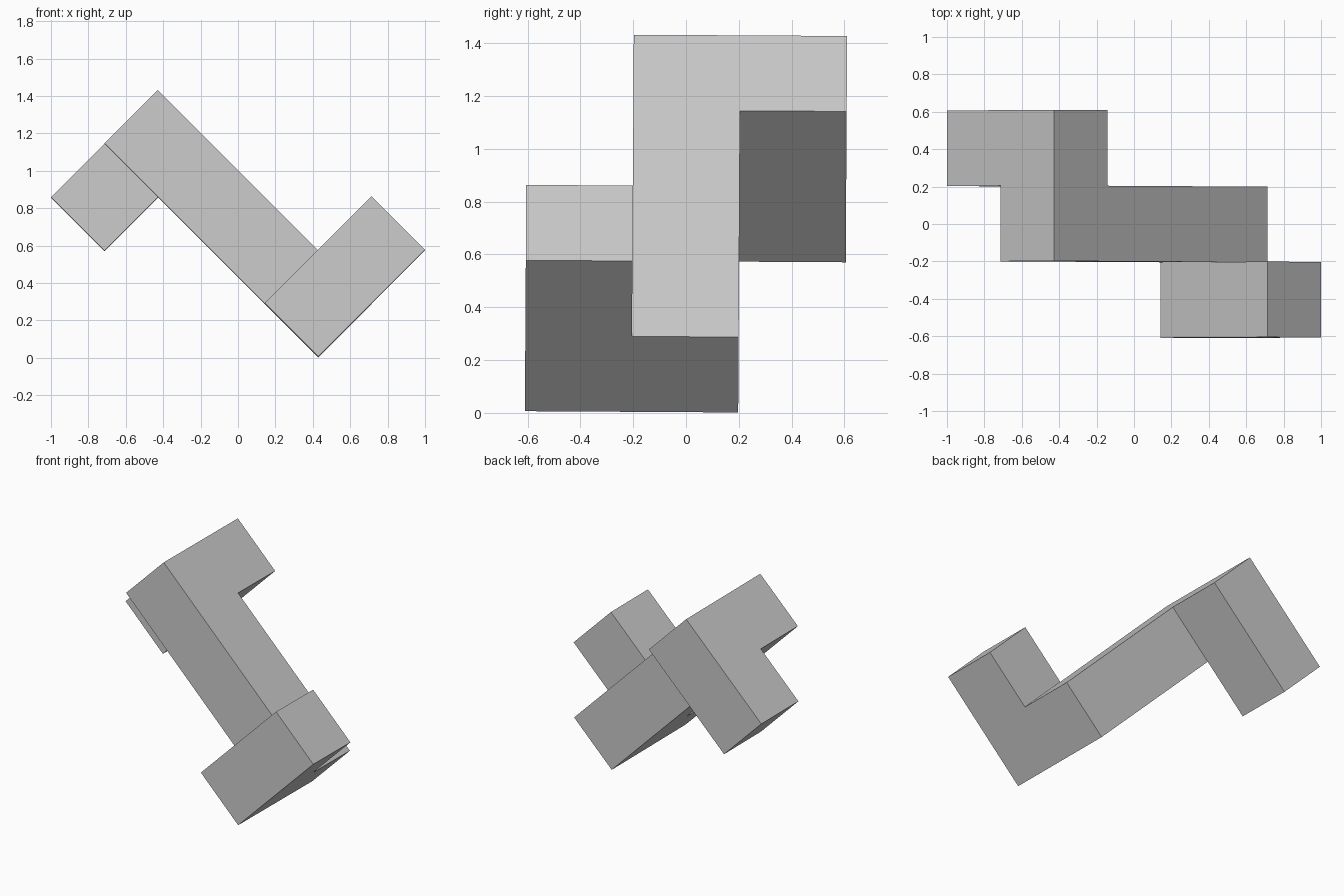
import bpy
from math import pi
from mathutils import Matrix, Vector

default = bpy.data.objects.get("Cube")
if default:
    bpy.data.objects.remove(default, do_unlink=True)

UNIT = 0.404  # edge of one block unit

grey = bpy.data.materials.new("plain grey")
grey.use_nodes = True
colour = (0.6, 0.6, 0.6, 1)
grey.diffuse_color = colour
grey.node_tree.nodes["Principled BSDF"].inputs["Base Color"].default_value = colour

# Whole piece leans on one long edge, with a very slight tilt
pose = (Matrix.Translation((0, 0, 0.717))
        @ Matrix.Rotation(-0.006, 4, "X")
        @ Matrix.Rotation(pi / 4, 4, "Y"))


def block(name, centre, size):
    """Box measured in block units, placed in the leaning frame."""
    bpy.ops.mesh.primitive_cube_add(size=1)
    ob = bpy.context.object
    ob.name = name
    ob.data.transform(pose @ Matrix.Translation(Vector(centre) * UNIT)
                      @ Matrix.Diagonal((*[s * UNIT for s in size], 1)))
    ob.data.materials.append(grey)
    return ob


# Long middle bar, with a two-unit arm on each end
block("middle_bar", (0, 0, 0), (4, 1, 1))
block("front_arm", (1.5, -1, 0.5), (1, 1, 2))
block("back_arm", (-1.5, 1, -0.5), (1, 1, 2))
